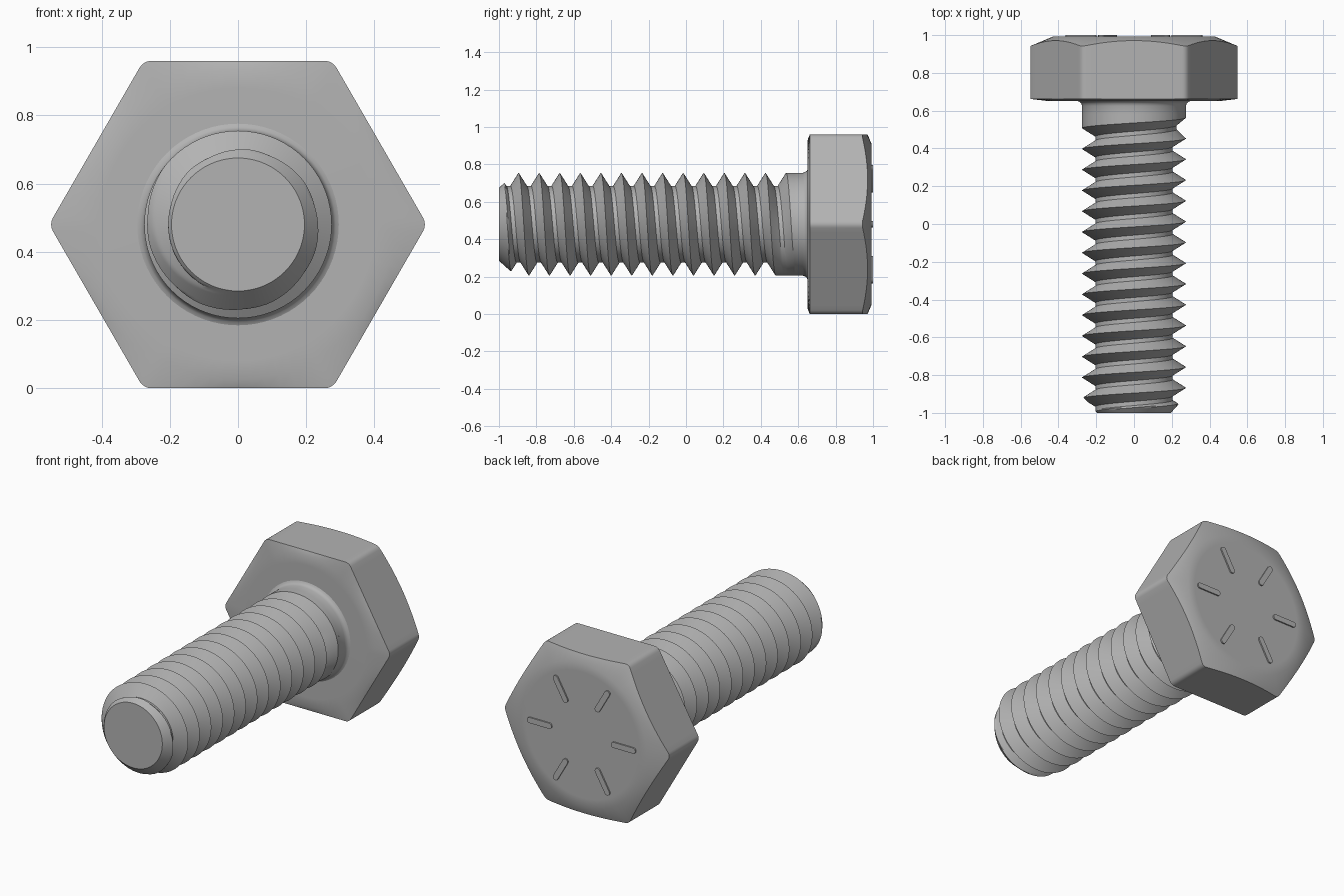
import bpy, bmesh
from math import sin, cos, tan, pi, radians, atan2, sqrt, floor
from mathutils import Matrix, Vector

AXIS_Z = 0.48          # height of the bolt axis, which runs along y
MAJOR, DEPTH = 0.275, 0.07
PITCH, STEPS, SEGS = 0.11, 20, 72

if "Cube" in bpy.data.objects:
    bpy.data.objects.remove(bpy.data.objects["Cube"])

steel = bpy.data.materials.new("grey steel")
steel.use_nodes = True
steel.diffuse_color = (0.45, 0.45, 0.45, 1)
steel.node_tree.nodes["Principled BSDF"].inputs["Base Color"].default_value = (0.45, 0.45, 0.45, 1)


def polar(phi, r, y):
    """Point around the bolt axis; phi is 0 at the top and grows toward +x."""
    return Vector((r * sin(phi), y, AXIS_Z + r * cos(phi)))


def finish(name, bm):
    bmesh.ops.remove_doubles(bm, verts=bm.verts, dist=0.00002)
    bmesh.ops.recalc_face_normals(bm, faces=bm.faces)
    mesh = bpy.data.meshes.new(name)
    bm.to_mesh(mesh)
    bm.free()
    obj = bpy.data.objects.new(name, mesh)
    bpy.context.collection.objects.link(obj)
    mesh.materials.append(steel)
    bpy.ops.object.select_all(action='DESELECT')
    obj.select_set(True)
    bpy.context.view_layer.objects.active = obj
    bpy.ops.object.shade_smooth_by_angle(angle=radians(30))
    return obj


def skin(bm, columns):
    """Join neighbouring columns of points with quads, skipping collapsed ones."""
    grid = [[bm.verts.new(p) for p in col] for col in columns]
    for a, b in zip(grid, grid[1:]):
        for i in range(len(a) - 1):
            if (a[i].co - a[i + 1].co).length + (b[i].co - b[i + 1].co).length > 0.0001:
                bm.faces.new((a[i], a[i + 1], b[i + 1], b[i]))
    return grid


# Threaded shaft: one helical sheet, trimmed to the tip and the plain neck
TIP, NECK, CREST = -1.0, 0.58, -0.895
turns = range(-3 * STEPS, 15 * STEPS)


def thread_point(phi, i):
    turn = phi / (2 * pi)
    y = CREST + PITCH * (i / STEPS + turn)
    groove = CREST + PITCH * (i // STEPS + 0.5 + turn)
    runout = min(1, max(0, (0.53 - groove) / 0.03))
    t = (i % STEPS) / STEPS
    r = MAJOR - DEPTH * runout * min(1, min(t, 1 - t) / 0.4)
    y = min(NECK, max(TIP, y))
    return polar(phi, min(r, 0.195 + 0.9 * (y - TIP)), y)


bm = bmesh.new()
angles = [2 * pi * j / SEGS for j in range(SEGS + 1)]
skin(bm, [[thread_point(a, i) for i in turns] for a in angles])
bm.faces.new([bm.verts.new(polar(a, 0.195, TIP)) for a in angles[:-1]])
finish("threaded_shaft", bm)

# Plain neck with a small fillet under the head
bm = bmesh.new()
neck = [(MAJOR, NECK), (MAJOR, 0.625), (0.279, 0.637), (0.286, 0.646), (0.298, 0.651)]
skin(bm, [[polar(a, r, y) for r, y in neck] for a in angles])
finish("neck", bm)

# Hexagonal head with rounded corners and a conical chamfer
FLAT, ROUND = 0.48, 0.04
UNDER, TOP, TOP_R = 0.65, 0.992, 0.43
arc_d = (FLAT - ROUND) / cos(pi / 6)
tangent = atan2(ROUND * 0.5, arc_d + ROUND * cos(pi / 6))


def hex_radius(delta):
    """Outline radius at an angle delta away from a corner."""
    d = abs(delta)
    if d < tangent:
        return arc_d * cos(d) + sqrt(ROUND ** 2 - (arc_d * sin(d)) ** 2)
    return FLAT / cos(pi / 6 - d)


half = [0, tangent / 2, tangent * 0.999] + [radians(a) for a in (5, 10, 15, 20, 25, 30)]
deltas = [-d for d in half[:0:-1]] + half
columns = []
for k in range(6):
    for d in deltas:
        phi, h = radians(30 + 60 * k) + d, hex_radius(d)
        shoulder = TOP - 0.42 * (h - TOP_R)
        columns.append([polar(phi, r, y) for r, y in (
            (0.0, UNDER), (0.40, UNDER), (0.455, UNDER + 0.001), (h, UNDER + 0.012),
            (h, shoulder), (TOP_R, TOP), (0.38, TOP), (0.0, TOP))])
columns.append(columns[0])
bm = bmesh.new()
skin(bm, columns)
finish("hex_head", bm)

# Six raised radial bars on the head, pointing at the corners
BAR_R, BAR_IN, BAR_OUT = 0.017, 0.215, 0.345
bm = bmesh.new()
for k in range(6):
    turn = Matrix.Rotation(radians(60 * k), 3, 'Y')
    outline = []
    for centre, start in ((BAR_OUT, -pi / 2), (BAR_IN, pi / 2)):
        for j in range(9):
            a = start + pi * j / 8
            outline.append((centre + BAR_R * cos(a), BAR_R * sin(a)))
    rings = [[bm.verts.new(turn @ Vector((x, y, z)) + Vector((0, 0, AXIS_Z))) for x, z in outline]
             for y in (TOP - 0.001, 1.0)]
    for ring in rings:
        bm.faces.new(ring)
    n = len(outline)
    for j in range(n):
        m = (j + 1) % n
        bm.faces.new((rings[0][j], rings[0][m], rings[1][m], rings[1][j]))
finish("head_marks", bm)
